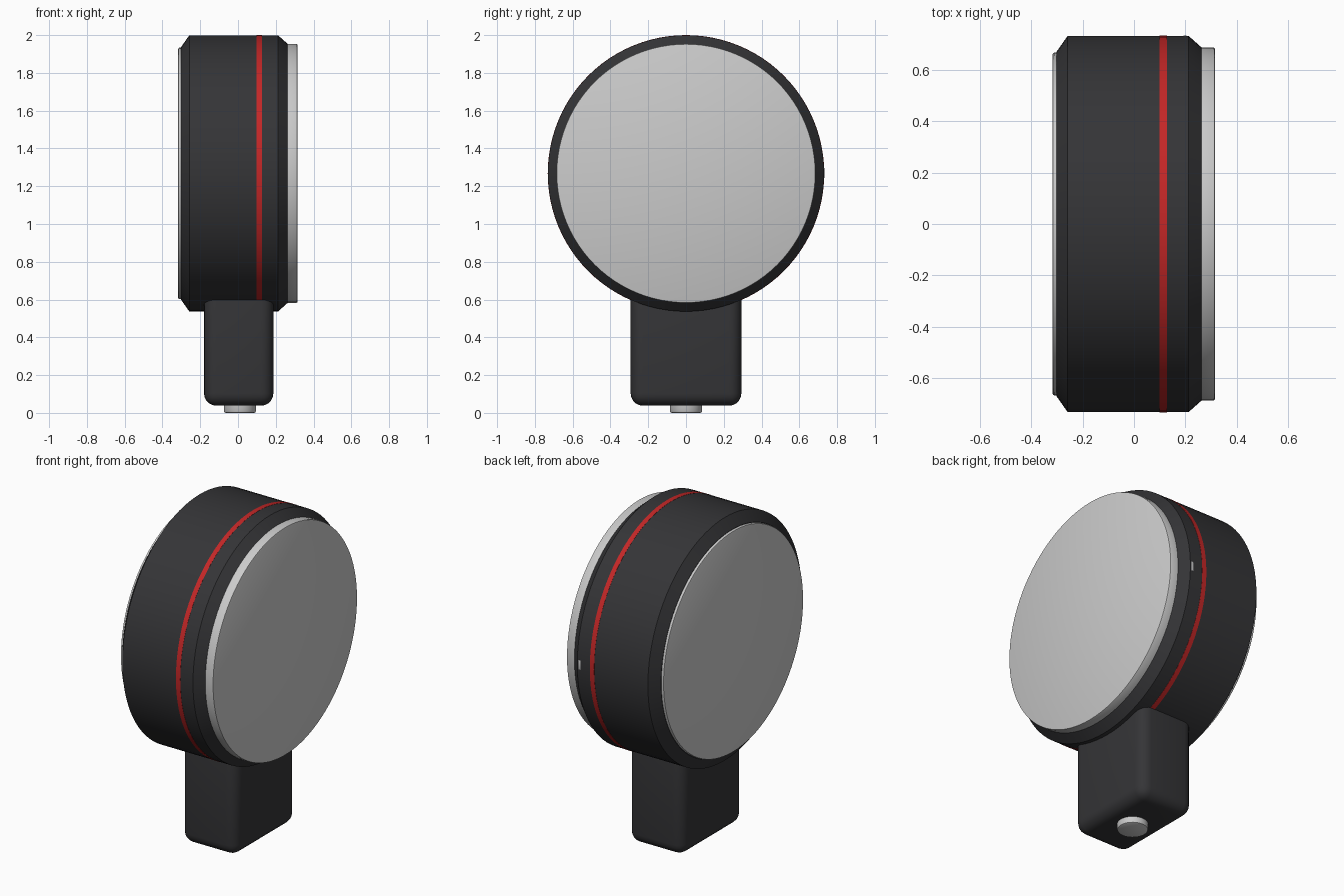
import bpy, bmesh, math
from mathutils import Matrix, Vector

if "Cube" in bpy.data.objects:
    bpy.data.objects.remove(bpy.data.objects["Cube"])

CZ = 1.268  # height of the head axis


def material(name, rgb):
    m = bpy.data.materials.new(name)
    m.diffuse_color = (*rgb, 1)
    m.use_nodes = True
    m.node_tree.nodes["Principled BSDF"].inputs["Base Color"].default_value = m.diffuse_color
    return m


DARK = material("dark_plastic", (0.035, 0.035, 0.038))
RED = material("red_trim", (0.55, 0.02, 0.02))


def finish(name, bm, mat=None, angle=30):
    bmesh.ops.recalc_face_normals(bm, faces=bm.faces)
    mesh = bpy.data.meshes.new(name)
    bm.to_mesh(mesh)
    bm.free()
    ob = bpy.data.objects.new(name, mesh)
    bpy.context.collection.objects.link(ob)
    if mat:
        mesh.materials.append(mat)
    bpy.ops.object.select_all(action='DESELECT')
    ob.select_set(True)
    bpy.context.view_layer.objects.active = ob
    bpy.ops.object.shade_smooth_by_angle(angle=math.radians(angle))
    return ob


def lathe(name, profile, xform, mat=None, n=96, closed=False):
    """Revolve (along, radius) points about the local x axis, capping open ends."""
    bm = bmesh.new()
    rings = [[bm.verts.new(xform @ Vector((a, r * math.cos(t), r * math.sin(t))))
              for t in (2 * math.pi * i / n for i in range(n))] for a, r in profile]
    pairs = list(zip(rings, rings[1:]))
    if closed:
        pairs.append((rings[-1], rings[0]))
    else:
        bm.faces.new(rings[0])
        bm.faces.new(rings[-1])
    for p, q in pairs:
        for i in range(n):
            j = (i + 1) % n
            bm.faces.new((p[i], p[j], q[j], q[i]))
    return finish(name, bm, mat)


def rounded_box(name, lo, hi, radius, mat=None, segments=5):
    lo, hi = Vector(lo), Vector(hi)
    bm = bmesh.new()
    bmesh.ops.create_cube(bm, size=1, matrix=Matrix.Translation((lo + hi) / 2)
                          @ Matrix.Diagonal((*(hi - lo), 1)))
    bmesh.ops.bevel(bm, geom=bm.edges[:], offset=radius, segments=segments,
                    profile=0.5, affect='EDGES')
    return finish(name, bm, mat, 40)


HEAD = Matrix.Translation((0, 0, CZ))

# drum housing with chamfered rims
lathe("housing", [(-0.302, 0.668), (-0.258, 0.731), (0.212, 0.731), (0.266, 0.683)], HEAD, DARK)
# thick front plate and thin back plate with softened rims
lathe("front_plate", [(0.262, 0.686), (0.308, 0.686), (0.313, 0.684), (0.315, 0.679)], HEAD)
lathe("back_plate", [(-0.298, 0.666), (-0.310, 0.666), (-0.315, 0.663), (-0.317, 0.658)], HEAD)
# red trim band
lathe("trim_ring", [(0.099, 0.722), (0.099, 0.732), (0.128, 0.732), (0.128, 0.722)],
      HEAD, RED, closed=True)
# small side indicator
rounded_box("side_indicator", (0.19, 0.72, 1.24), (0.205, 0.732, 1.298), 0.003, segments=2)
# stem under the head
rounded_box("stem", (-0.18, -0.293, 0.038), (0.187, 0.293, 0.72), 0.065, DARK)
# round plug under the stem
PLUG = Matrix.Translation((0.01, 0, 0)) @ Matrix.Rotation(-math.pi / 2, 4, 'Y')
lathe("plug", [(0, 0.076), (0.003, 0.082), (0.009, 0.085), (0.06, 0.085)], PLUG, n=48)
